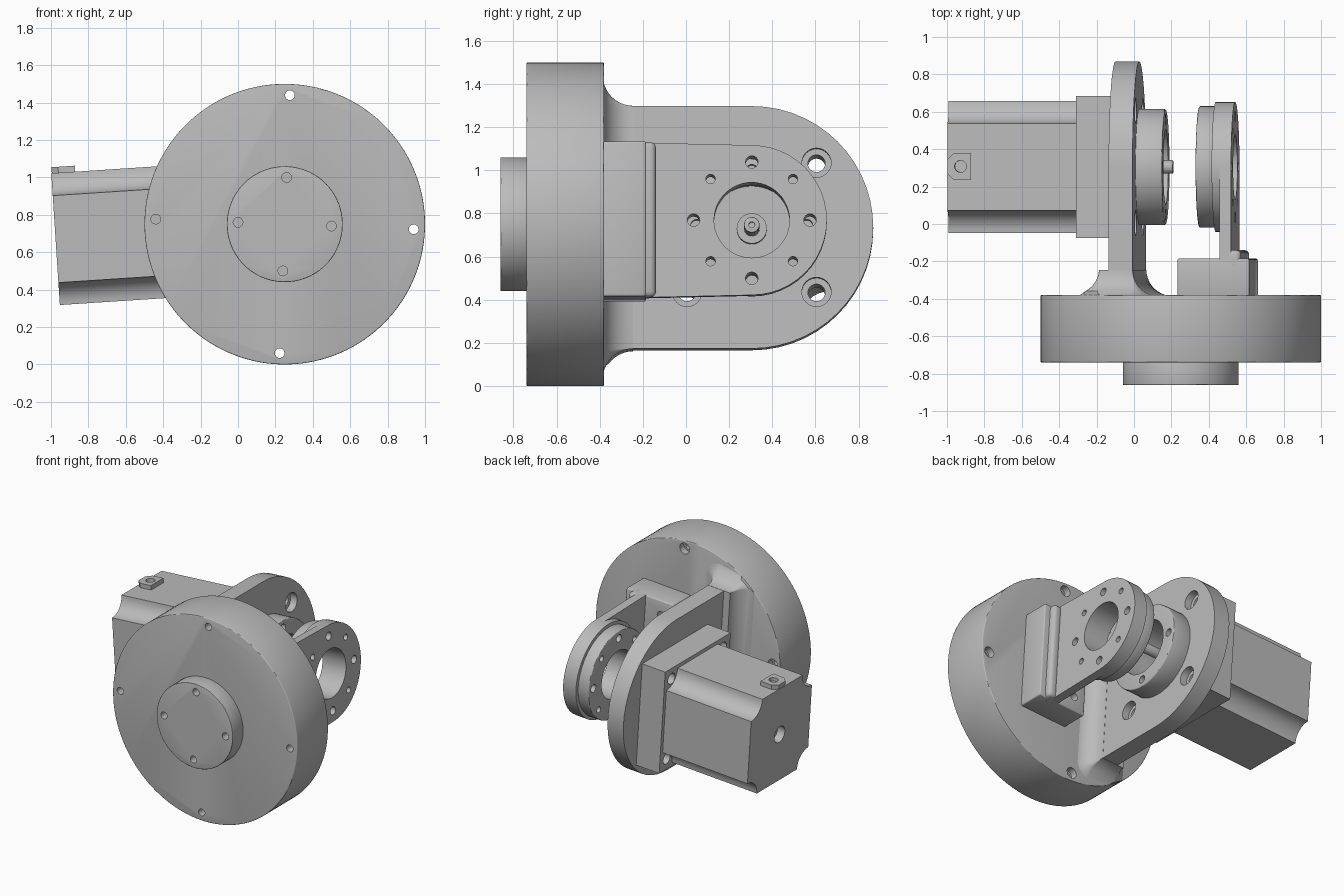
import bpy, bmesh
from math import sin, cos, pi, radians, hypot
from mathutils import Matrix

if "Cube" in bpy.data.objects:
    bpy.data.objects.remove(bpy.data.objects["Cube"])

grey = bpy.data.materials.new("machined grey")
grey.use_nodes = True
grey.diffuse_color = (0.5, 0.5, 0.5, 1)
grey.node_tree.nodes["Principled BSDF"].inputs["Base Color"].default_value = (0.5, 0.5, 0.5, 1)

# Everything is built around the drive axis, then tilted slightly about y
TILT = Matrix.Translation((0.25, 0, 0.75)) @ Matrix.Rotation(radians(-3.73), 4, 'Y')
AXIS_Y = 0.305


def circle(a, b, r, n=32):
    return [(a + r * cos(2 * pi * i / n), b + r * sin(2 * pi * i / n)) for i in range(n)]


def rect(a0, a1, b0, b1):
    return [(a0, b0), (a1, b0), (a1, b1), (a0, b1)]


def loft(bm, rings):
    """Skin closed rings of equal length and cap both ends."""
    loops = [[bm.verts.new(p) for p in ring] for ring in rings]
    n = len(loops[0])
    for lo, hi in zip(loops, loops[1:]):
        for i in range(n):
            j = (i + 1) % n
            bm.faces.new((lo[i], lo[j], hi[j], hi[i]))
    bm.faces.new(loops[0])
    bm.faces.new(loops[-1])


def prism(bm, pts, start, end, axis):
    """Extrude a 2D outline along x, y or z."""
    place = {'x': lambda a, b, c: (c, a, b),
             'y': lambda a, b, c: (a, c, b),
             'z': lambda a, b, c: (a, b, c)}[axis]
    loft(bm, [[place(a, b, c) for a, b in pts] for c in (start, end)])


def to_object(bm, name):
    bmesh.ops.recalc_face_normals(bm, faces=bm.faces)
    mesh = bpy.data.meshes.new(name)
    bm.to_mesh(mesh)
    bm.free()
    mesh.transform(TILT)
    ob = bpy.data.objects.new(name, mesh)
    bpy.context.collection.objects.link(ob)
    return ob


def part(name, solids, holes=(), bevel=0.0):
    """Make one part from prisms, optionally bevelled, and drill its holes."""
    bm = bmesh.new()
    for s in solids:
        prism(bm, *s)
    ob = to_object(bm, name)
    return finish(ob, holes, bevel)


def finish(ob, holes=(), bevel=0.0):
    bpy.ops.object.select_all(action='DESELECT')
    bpy.context.view_layer.objects.active = ob
    ob.select_set(True)
    ob.data.materials.append(grey)
    if bevel:
        mod = ob.modifiers.new("edge", 'BEVEL')
        mod.width, mod.segments, mod.limit_method = bevel, 3, 'ANGLE'
        mod.angle_limit = radians(50)
        bpy.ops.object.modifier_apply(modifier=mod.name)
    if holes:
        bm = bmesh.new()
        for h in holes:
            prism(bm, *h)
        cutter = to_object(bm, "cutter")
        cutter.data.materials.append(grey)
        cutter.hide_render = True
        mod = ob.modifiers.new("holes", 'BOOLEAN')
        mod.operation, mod.solver, mod.object = 'DIFFERENCE', 'EXACT', cutter
        mod.use_self = True
        bpy.ops.object.modifier_apply(modifier=mod.name)
        bpy.data.objects.remove(cutter)
    bpy.ops.object.shade_smooth_by_angle(angle=radians(30))
    return ob


def ring_holes(radius, hole, start, end, axis, centre=(0, 0), count=4, phase=0.0):
    out = []
    for i in range(count):
        t = 2 * pi * i / count + radians(phase)
        out.append((circle(centre[0] + radius * cos(t), centre[1] + radius * sin(t), hole, 16),
                    start, end, axis))
    return out


# Large round base and its front boss
part("base_disc", [(circle(0, 0, 0.75, 128), -0.74, -0.38, 'y')],
     ring_holes(0.69, 0.026, -0.8, -0.3, 'y', phase=-6)
     + ring_holes(0.69, 0.04, -0.43, -0.3, 'y', phase=-6), bevel=0.006)
part("front_boss", [(circle(0, 0, 0.31, 64), -0.86, -0.735, 'y')],
     ring_holes(0.25, 0.026, -0.9, -0.78, 'y', phase=-6), bevel=0.004)

# Motor-side bracket plate with a round end
R = 0.563
arc = [(AXIS_Y + R * cos(t), R * sin(t)) for t in (pi * (i / 28 - 0.5) for i in range(29))]
bolts = [(AXIS_Y + sy * 0.3, sz * 0.3) for sy in (-1, 1) for sz in (-1, 1)]
part("motor_bracket", [([(-0.4, R)] + [(-0.4, -R)] + arc, -0.35, -0.222, 'x')],
     [(circle(y, z, 0.04, 20), -0.5, 0, 'x') for y, z in bolts]
     + [(circle(y, z, 0.068, 24), -0.275, 0, 'x') for y, z in bolts]
     + [(circle(AXIS_Y, 0, 0.2, 48), -0.5, 0, 'x')])

# Concave flare joining the plate to the base, trimmed to the disc edge
rings = []
for k in range(11):
    t = pi / 2 * k / 10
    grow = 1 - sin(t) + 0.01
    ring = []
    for i in range(32):
        a = 2 * pi * (i + 0.5) / 32
        u = -0.222 + 0.14 * grow * cos(a) if cos(a) > 0 else -0.40 + 0.17 * grow * cos(a)
        w = (R if sin(a) > 0 else -R) + 0.14 * grow * sin(a)
        trim = min(1, 0.747 / hypot(u, w))
        ring.append((u * trim, -0.385 + 0.14 * (1 - cos(t)), w * trim))
    rings.append(ring)
bm = bmesh.new()
loft(bm, rings)
finish(to_object(bm, "bracket_flare"))

# Bearing ring on the inner face of the bracket
part("bearing_ring", [(circle(AXIS_Y, 0, 0.31, 64), -0.23, -0.08, 'x')],
     [(circle(AXIS_Y, 0, 0.2, 48), -0.4, 0, 'x')]
     + ring_holes(0.255, 0.028, -0.15, 0, 'x', (AXIS_Y, 0)), bevel=0.008)

# Motor: mounting flange, scooped body, shaft, cable socket
part("motor_flange", [(rect(AXIS_Y - 0.38, AXIS_Y + 0.38, -0.38, 0.38), -0.537, -0.35, 'x')],
     [(circle(y, z, 0.04, 20), -0.7, -0.2, 'x') for y, z in bolts])
H, S = 0.353, 0.12
outline = []
for q in range(4):
    for i in range(9):
        t = -pi / 2 - pi / 2 * i / 8
        p, s = H + S * cos(t), H + S * sin(t)
        # rotate the corner scoop by quarter turns
        for _ in range(q):
            p, s = -s, p
        outline.append((AXIS_Y + p, s))
part("motor_body", [(outline, -1.228, -0.53, 'x')],
     [(circle(AXIS_Y, 0, 0.06, 24), -1.3, -1.17, 'x')])
part("motor_pilot", [(circle(AXIS_Y, 0, 0.07), -0.4, -0.3, 'x')])
part("motor_shaft", [(circle(AXIS_Y, 0, 0.036), -0.4, -0.04, 'x')],
     [(circle(AXIS_Y, 0, 0.014, 12), -0.08, 0, 'x')], bevel=0.005)
part("cable_socket", [([(-1.225, 0.27), (-1.19, 0.235), (-1.10, 0.235),
                        (-1.10, 0.38), (-1.19, 0.38), (-1.225, 0.345)], 0.34, 0.385, 'z')],
     [(circle(-1.155, 0.308, 0.032, 20), 0.36, 0.5, 'z')])

# Idler arm: foot, rounded ridge, thin web, round head, inner disc
part("arm_foot", [(rect(0.005, 0.39, -0.36, 0.36), -0.39, -0.185, 'y')],
     [(circle(0.1, z, 0.03, 16), -0.3, 0, 'y') for z in (-0.25, 0.25)], bevel=0.01)
part("arm_ridge", [(rect(0.27, 0.345, -0.36, 0.36), -0.25, -0.14, 'y')], bevel=0.025)
drill = ([(circle(AXIS_Y, 0, 0.175, 48), 0, 0.5, 'x')]
         + ring_holes(0.27, 0.029, 0.05, 0.5, 'x', (AXIS_Y, 0))
         + ring_holes(0.27, 0.022, 0.05, 0.5, 'x', (AXIS_Y, 0), phase=45))
r = 0.348
arm_arc = [(AXIS_Y + r * cos(t), r * sin(t)) for t in (pi * (i / 24 - 0.5) for i in range(25))]
part("arm_web", [([(-0.22, 0.36), (-0.22, -0.36)] + arm_arc, 0.23, 0.292, 'x')], drill)
part("arm_head", [(circle(AXIS_Y, 0, r, 48), 0.188, 0.231, 'x')], drill)
part("idler_disc", [(circle(AXIS_Y, 0, 0.325, 64), 0.10, 0.189, 'x')], drill, bevel=0.006)
